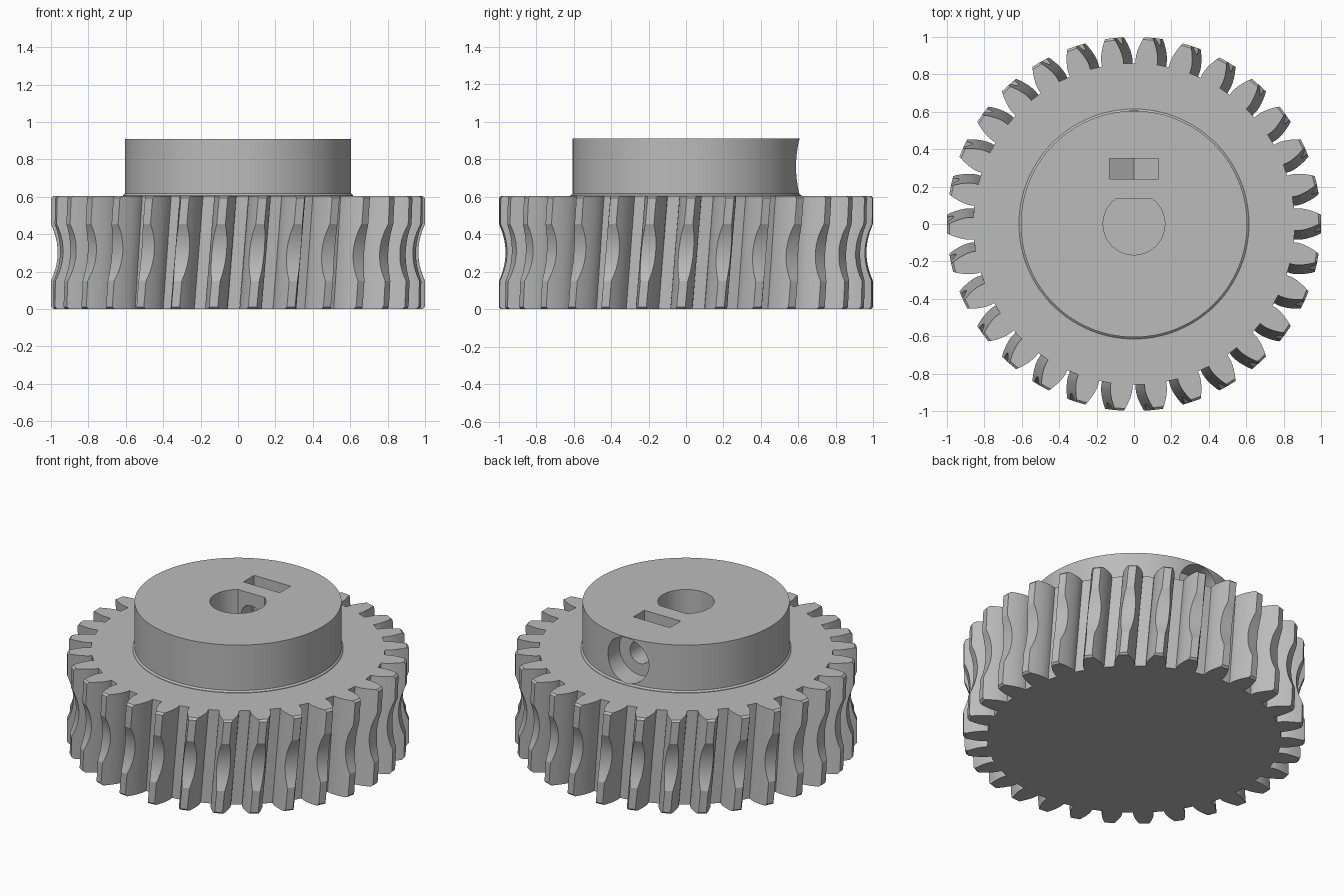
import bpy, bmesh, math
from mathutils import Matrix

if "Cube" in bpy.data.objects:
    bpy.data.objects.remove(bpy.data.objects["Cube"])

TEETH, MODULE, WIDTH = 30, 0.0625, 0.605
PITCH_R = TEETH * MODULE / 2
BASE_R = PITCH_R * math.cos(math.radians(20))
ROOT_R, TIP_R = PITCH_R - 1.25 * MODULE, PITCH_R + MODULE
HUB_R, HUB_TOP = 0.605, 0.91
SCREW_Z = 0.76

grey = bpy.data.materials.new("plain grey")
grey.use_nodes = True
colour = (0.5, 0.5, 0.5, 1)
grey.diffuse_color = colour
grey.node_tree.nodes["Principled BSDF"].inputs["Base Color"].default_value = colour


def make_object(name, bm):
    bmesh.ops.recalc_face_normals(bm, faces=bm.faces[:])
    mesh = bpy.data.meshes.new(name)
    bm.to_mesh(mesh)
    bm.free()
    mesh.materials.append(grey)
    ob = bpy.data.objects.new(name, mesh)
    bpy.context.collection.objects.link(ob)
    return ob


def loft(name, rings):
    """Skin a stack of equal closed rings and cap both ends."""
    bm = bmesh.new()
    loops = [[bm.verts.new(p) for p in ring] for ring in rings]
    n = len(loops[0])
    for low, high in zip(loops, loops[1:]):
        for i in range(n):
            j = (i + 1) % n
            bm.faces.new((low[i], low[j], high[j], high[i]))
    bm.faces.new(loops[0][::-1])
    bm.faces.new(loops[-1])
    return make_object(name, bm)


def circle(r, z, n=128):
    return [(r * math.cos(math.tau * i / n), r * math.sin(math.tau * i / n), z)
            for i in range(n)]


def smooth(ob):
    bpy.ops.object.select_all(action='DESELECT')
    ob.select_set(True)
    bpy.context.view_layer.objects.active = ob
    bpy.ops.object.shade_smooth_by_angle(angle=math.radians(20))


# Toothed wheel: involute teeth, slight helix, hollowed tips
def involute(r):
    a = math.acos(min(1, BASE_R / r))
    return math.tan(a) - a


def half_angle(r):
    return math.pi / (2 * TEETH) + involute(PITCH_R) - involute(r)


def tip_radius(z):
    throat_r, depth = 0.34, 0.035
    h = abs(z - WIDTH / 2)
    hollow = TIP_R - depth + throat_r - math.sqrt(max(0, throat_r**2 - h**2))
    chamfer = TIP_R - max(0, h - WIDTH / 2 + 0.012)
    return min(hollow, chamfer, TIP_R)


def gear_ring(z):
    tip = tip_radius(z)
    steps = 6
    flank = [(ROOT_R, half_angle(BASE_R))]
    for i in range(steps + 1):
        r = BASE_R + (tip - BASE_R) * i / steps
        flank.append((r, half_angle(r)))
    tooth = [(r, -a) for r, a in flank] + [(r, a) for r, a in reversed(flank)]
    ring = []
    for t in range(TEETH):
        turn = math.tau * t / TEETH + 0.092 * (z - WIDTH / 2)
        ring += [(r * math.cos(a + turn), r * math.sin(a + turn), z) for r, a in tooth]
    return ring


edge = 0.15
heights = [0, 0.012, edge / 2]
heights += [edge + (WIDTH - 2 * edge) * i / 12 for i in range(13)]
heights += [WIDTH - edge / 2, WIDTH - 0.012, WIDTH]
smooth(loft("toothed_wheel", [gear_ring(z) for z in heights]))

# Hub with a small collar at its foot
hub = loft("hub", [circle(HUB_R + 0.01, WIDTH - 0.005), circle(HUB_R + 0.01, WIDTH + 0.003),
                   circle(HUB_R, WIDTH + 0.012), circle(HUB_R, HUB_TOP)])


# Cutters for the hub
def extruded(name, outline, a, b):
    return loft(name, [[(x, y, a) for x, y in outline], [(x, y, b) for x, y in outline]])


def along_y(name, outline, y0, y1):
    """Extrude an x-z outline along y."""
    return loft(name, [[(x, y, z) for x, z in outline] for y in (y0, y1)])


# Shaft bore with one flat side
bore_r, flat_y = 0.165, 0.135
start = math.pi - math.asin(flat_y / bore_r)
sweep = math.tau - (math.pi - 2 * math.asin(flat_y / bore_r))
bore = [(bore_r * math.cos(start + sweep * i / 56), bore_r * math.sin(start + sweep * i / 56))
        for i in range(57)]

# Nut pocket: pointed floor, open at the top
half = 0.13
corner = half / math.cos(math.pi / 6)
pocket = [(-half, 1), (-half, SCREW_Z - corner / 2), (0, SCREW_Z - corner),
          (half, SCREW_Z - corner / 2), (half, 1)]


def disc(r):
    return [(x, y + SCREW_Z) for x, y, _ in circle(r, 0, 48)]


cutters = [extruded("bore_cutter", bore, 0.5, 1),
           along_y("nut_cutter", pocket, 0.24, 0.35),
           along_y("screw_cutter", disc(0.071), 0.05, 0.55),
           along_y("screw_head_cutter", disc(0.146), 0.47, 0.8)]
bpy.ops.object.select_all(action='DESELECT')
bpy.context.view_layer.objects.active = hub
hub.select_set(True)
for cutter in cutters:
    cutter.hide_render = True
    mod = hub.modifiers.new(cutter.name, 'BOOLEAN')
    mod.operation = 'DIFFERENCE'
    mod.solver = 'EXACT'
    mod.object = cutter
    bpy.ops.object.modifier_apply(modifier=mod.name)
for cutter in cutters:
    bpy.data.objects.remove(cutter)
smooth(hub)
